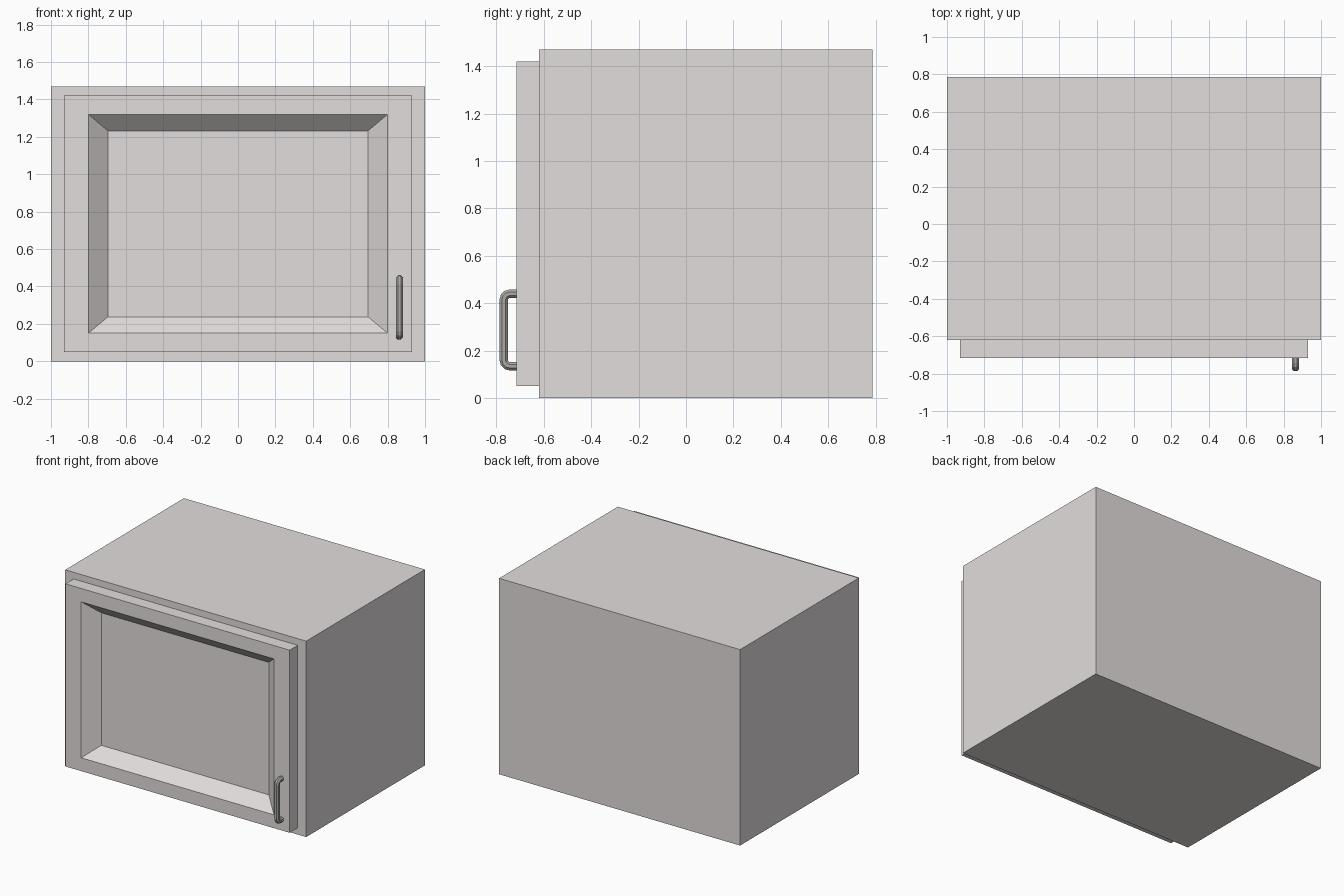
import bpy, bmesh, math
from mathutils import Vector

if "Cube" in bpy.data.objects:
    bpy.data.objects.remove(bpy.data.objects["Cube"])


def material(name, rgb):
    m = bpy.data.materials.new(name)
    m.diffuse_color = (*rgb, 1)
    m.use_nodes = True
    m.node_tree.nodes["Principled BSDF"].inputs["Base Color"].default_value = m.diffuse_color
    return m


def add_object(name, bm, mat):
    bmesh.ops.recalc_face_normals(bm, faces=bm.faces)
    me = bpy.data.meshes.new(name)
    bm.to_mesh(me)
    bm.free()
    me.materials.append(mat)
    ob = bpy.data.objects.new(name, me)
    bpy.context.collection.objects.link(ob)
    return ob


def loft(name, rings, mat):
    """Skin a chain of closed rings and cap both ends."""
    bm = bmesh.new()
    loops = [[bm.verts.new(p) for p in ring] for ring in rings]
    for a, b in zip(loops, loops[1:]):
        n = len(a)
        for i in range(n):
            bm.faces.new((a[i], a[(i + 1) % n], b[(i + 1) % n], b[i]))
    bm.faces.new(loops[0])
    bm.faces.new(loops[-1])
    return add_object(name, bm, mat)


def rect(x, z0, z1, y):
    return [(-x, y, z0), (x, y, z0), (x, y, z1), (-x, y, z1)]


paint = material("warm light grey paint", (0.76, 0.725, 0.715))
metal = material("grey metal", (0.42, 0.41, 0.40))

# Cabinet body
loft("cabinet_body", [rect(1, 0, 1.47, 0.787), rect(1, 0, 1.47, -0.62)], paint)

# Door: slab with a bevelled recessed panel
loft("door", [rect(0.93, 0.05, 1.42, -0.62),
              rect(0.93, 0.05, 1.42, -0.716),
              rect(0.80, 0.15, 1.32, -0.716),
              rect(0.695, 0.238, 1.232, -0.628)], paint)

# Handle: octagonal bar swept along a U path with rounded corners
HX, R, BEND, SIDES = 0.863, 0.018, 0.026, 8
z_lo, z_hi, y_out = 0.134, 0.440, -0.769
path = [(-0.712, z_lo, math.pi)]            # y, z, direction angle in the yz plane
for cz, start in ((z_lo + BEND, 1.5), (z_hi - BEND, 1.0)):
    for k in range(4):
        a = math.pi * (start - k / 6)
        path.append((y_out + BEND + BEND * math.cos(a),
                     cz + BEND * math.sin(a), a - math.pi / 2))
path.append((-0.712, z_hi, 0))

rings = []
for y, z, d in path:
    side = Vector((0, -math.sin(d), math.cos(d)))
    ring = []
    for i in range(SIDES):
        t = 2 * math.pi * (i + 0.5) / SIDES
        ring.append(Vector((HX, y, z)) + R / math.cos(math.pi / SIDES)
                    * (Vector((math.cos(t), 0, 0)) + side * math.sin(t)))
    rings.append(ring)
loft("door_handle", rings, metal)
